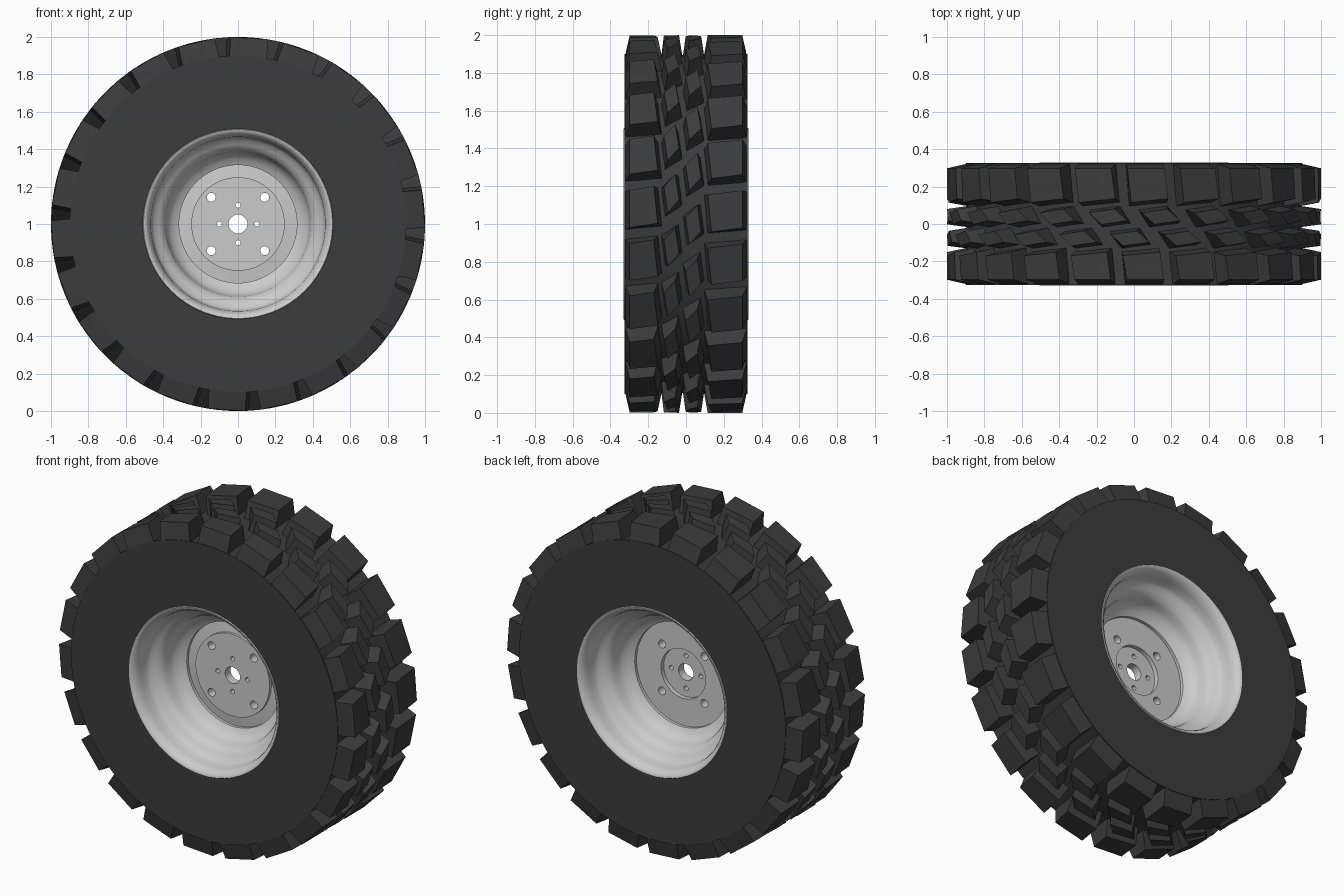
import bpy, bmesh
from math import cos, sin, radians, pi

if "Cube" in bpy.data.objects:
    bpy.data.objects.remove(bpy.data.objects["Cube"])

RUBBER = bpy.data.materials.new("dark_rubber")
RUBBER.diffuse_color = (0.045, 0.045, 0.045, 1)
RUBBER.use_nodes = True
RUBBER.node_tree.nodes["Principled BSDF"].inputs["Base Color"].default_value = RUBBER.diffuse_color


def polar(r, a, y):
    """Point around the axle, which runs along y at height 1."""
    return (r * cos(a), y, 1 + r * sin(a))


def finish(bm, name, mat=None, smooth=None):
    bmesh.ops.recalc_face_normals(bm, faces=bm.faces)
    me = bpy.data.meshes.new(name)
    bm.to_mesh(me)
    bm.free()
    ob = bpy.data.objects.new(name, me)
    bpy.context.collection.objects.link(ob)
    if mat:
        me.materials.append(mat)
    if smooth:
        bpy.ops.object.select_all(action='DESELECT')
        ob.select_set(True)
        bpy.context.view_layer.objects.active = ob
        bpy.ops.object.shade_smooth_by_angle(angle=radians(smooth))
    return ob


def lathe(name, profile, seg=88, mat=None, smooth=30):
    """Spin a closed (radius, y) profile round the axle."""
    bm = bmesh.new()
    rings = [[bm.verts.new(polar(r, 2 * pi * i / seg, y)) for r, y in profile]
             for i in range(seg)]
    n = len(profile)
    for i in range(seg):
        a, b = rings[i], rings[(i + 1) % seg]
        for j in range(n):
            k = (j + 1) % n
            bm.faces.new((a[j], a[k], b[k], b[j]))
    return finish(bm, name, mat, smooth)


# Tyre body with flat sidewalls
lathe("tyre_body", [(0.50, -0.325), (0.90, -0.325), (0.895, -0.30),
                    (0.895, 0.30), (0.90, 0.325), (0.50, 0.325)], mat=RUBBER)


def tread_row(name, centre, half_top, half_base, top, base, skew, lean):
    """22 tapered blocks; skew shifts angle across y, lean shifts y along angle."""
    bm = bmesh.new()
    for i in range(22):
        c = centre + i * 360 / 22
        loops = []
        for r, (y0, y1), h in ((0.88, base, half_base), (1.0, top, half_top)):
            corners = [(-1, 0), (1, 0), (1, 1), (-1, 1)]
            loop = []
            for s, t in corners:
                ang = radians(c + s * h + (t - 0.5) * skew)
                y = (y1 - s * lean[1]) if t else (y0 - s * lean[0])
                loop.append(bm.verts.new(polar(r, ang, y)))
            loops.append(loop)
        lo, hi = loops
        bm.faces.new(lo)
        bm.faces.new(hi)
        for j in range(4):
            k = (j + 1) % 4
            bm.faces.new((lo[j], lo[k], hi[k], hi[j]))
    finish(bm, name, RUBBER)


# Tread: two shoulder rows and two slanted middle rows
tread_row("front_shoulder_blocks", 87.1, 5.7, 6.6, (-0.298, -0.160), (-0.325, -0.135), 1.2, (0, 0.010))
tread_row("front_middle_blocks", 91.2, 4.0, 5.0, (-0.107, -0.047), (-0.122, -0.028), 4.0, (0.010, 0.010))
tread_row("back_middle_blocks", 98.0, 4.0, 5.0, (0.008, 0.070), (-0.008, 0.088), 4.0, (0.010, 0.010))
tread_row("back_shoulder_blocks", 102.1, 5.7, 6.6, (0.125, 0.298), (0.103, 0.325), 1.2, (0.010, 0))

# Rim barrel: rounded lip stepping down to the drop centre, mirrored in y
half = [(0.51, -0.322), (0.505, -0.330), (0.495, -0.328), (0.482, -0.315), (0.472, -0.295),
        (0.466, -0.270), (0.462, -0.225), (0.450, -0.205), (0.425, -0.190), (0.400, -0.170),
        (0.388, -0.145), (0.382, -0.110), (0.370, -0.085), (0.345, -0.060), (0.315, -0.045)]
lathe("rim_barrel", half + [(r, -y) for r, y in reversed(half)], smooth=45)

# Wheel disc: raised face in front, recessed hub behind
disc = lathe("wheel_disc", [(0.05, -0.052), (0.25, -0.052), (0.25, -0.035), (0.335, -0.025),
                            (0.335, 0.027), (0.15, 0.027), (0.15, 0.0), (0.05, 0.0)], seg=64)

# Bolt holes cut through the disc
bm = bmesh.new()
holes = [(0.202, 45 + 90 * i, 0.024, 20) for i in range(4)]
holes += [(0.10, 90 * i, 0.014, 12) for i in range(4)]
for r, ang, rad, n in holes:
    cx, _, cz = polar(r, radians(ang), 0)
    ends = [[bm.verts.new((cx + rad * cos(2 * pi * j / n), y, cz + rad * sin(2 * pi * j / n)))
             for j in range(n)] for y in (-0.2, 0.2)]
    bm.faces.new(ends[0])
    bm.faces.new(ends[1])
    for j in range(n):
        k = (j + 1) % n
        bm.faces.new((ends[0][j], ends[0][k], ends[1][k], ends[1][j]))
cutter = finish(bm, "hole_cutter")
cutter.hide_render = True
mod = disc.modifiers.new("holes", 'BOOLEAN')
mod.operation = 'DIFFERENCE'
mod.solver = 'EXACT'
mod.object = cutter
bpy.ops.object.select_all(action='DESELECT')
disc.select_set(True)
bpy.context.view_layer.objects.active = disc
bpy.ops.object.modifier_apply(modifier=mod.name)
bpy.data.objects.remove(cutter)
bpy.ops.object.shade_smooth_by_angle(angle=radians(30))
